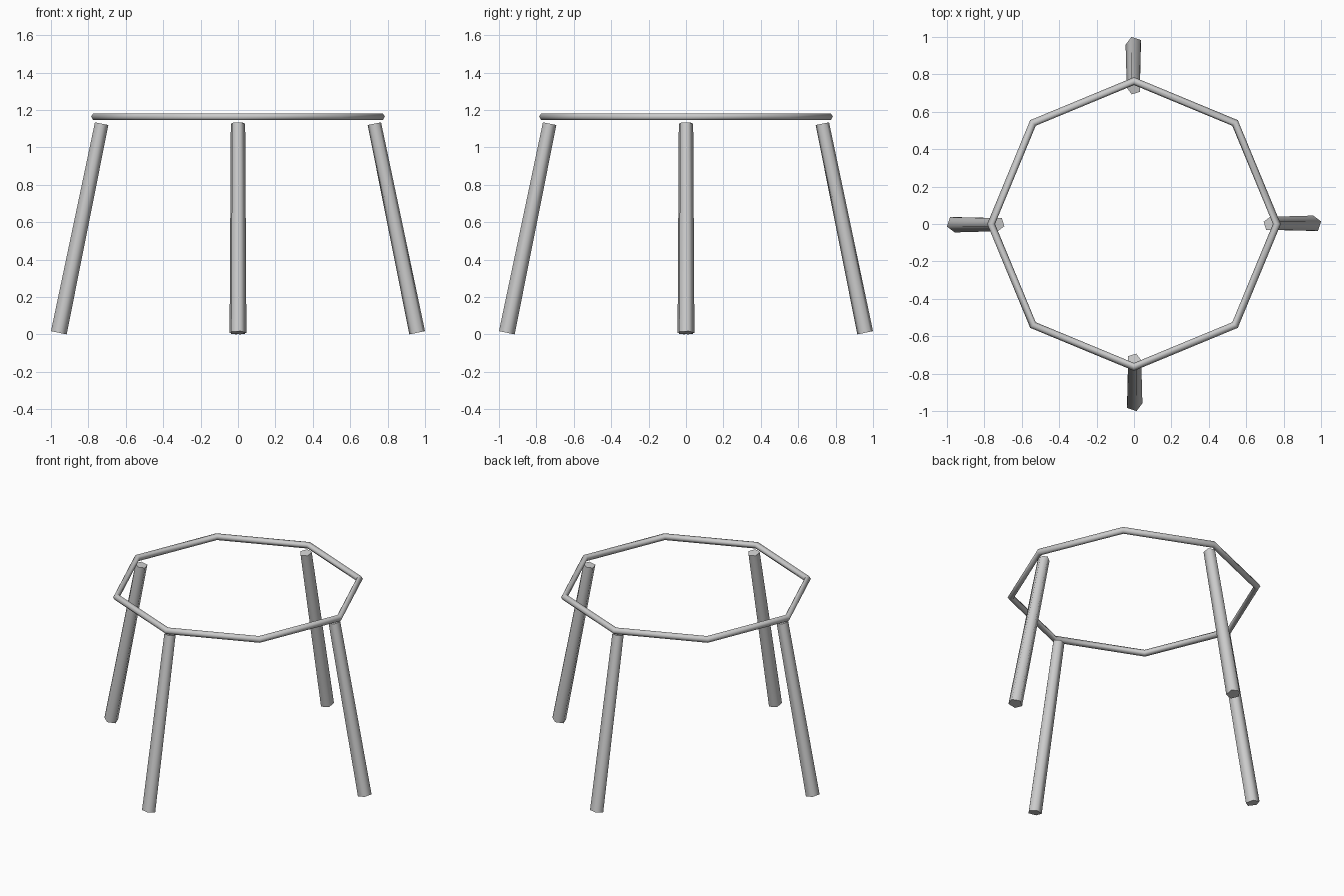
import bpy
from math import atan2, hypot, pi, radians, cos, sin

if "Cube" in bpy.data.objects:
    bpy.data.objects.remove(bpy.data.objects["Cube"])

LEG_FOOT = (0.958, 0.009)   # distance from centre, height
LEG_TOP = (0.729, 1.127)


def smooth(angle):
    bpy.ops.object.shade_smooth_by_angle(angle=radians(angle))


# Octagonal ring resting above the legs
bpy.ops.mesh.primitive_torus_add(major_segments=8, minor_segments=6,
                                 major_radius=0.764, minor_radius=0.021,
                                 location=(0, 0, 1.164))
bpy.context.object.name = "top_ring"
# keep the eight corners crisp in the end, smooth round the tube
smooth(80)

# Four splayed, slightly tapered five-sided legs
run = LEG_TOP[0] - LEG_FOOT[0]
rise = LEG_TOP[1] - LEG_FOOT[1]
mid_r = (LEG_TOP[0] + LEG_FOOT[0]) / 2
mid_z = (LEG_TOP[1] + LEG_FOOT[1]) / 2
for i, name in enumerate(("right_leg", "back_leg", "left_leg", "front_leg")):
    turn = i * pi / 2
    bpy.ops.mesh.primitive_cone_add(
        vertices=5, radius1=0.045, radius2=0.0385, depth=hypot(run, rise),
        location=(mid_r * cos(turn), mid_r * sin(turn), mid_z),
        rotation=(0, atan2(run, rise), turn))
    bpy.context.object.name = name
    smooth(80)
